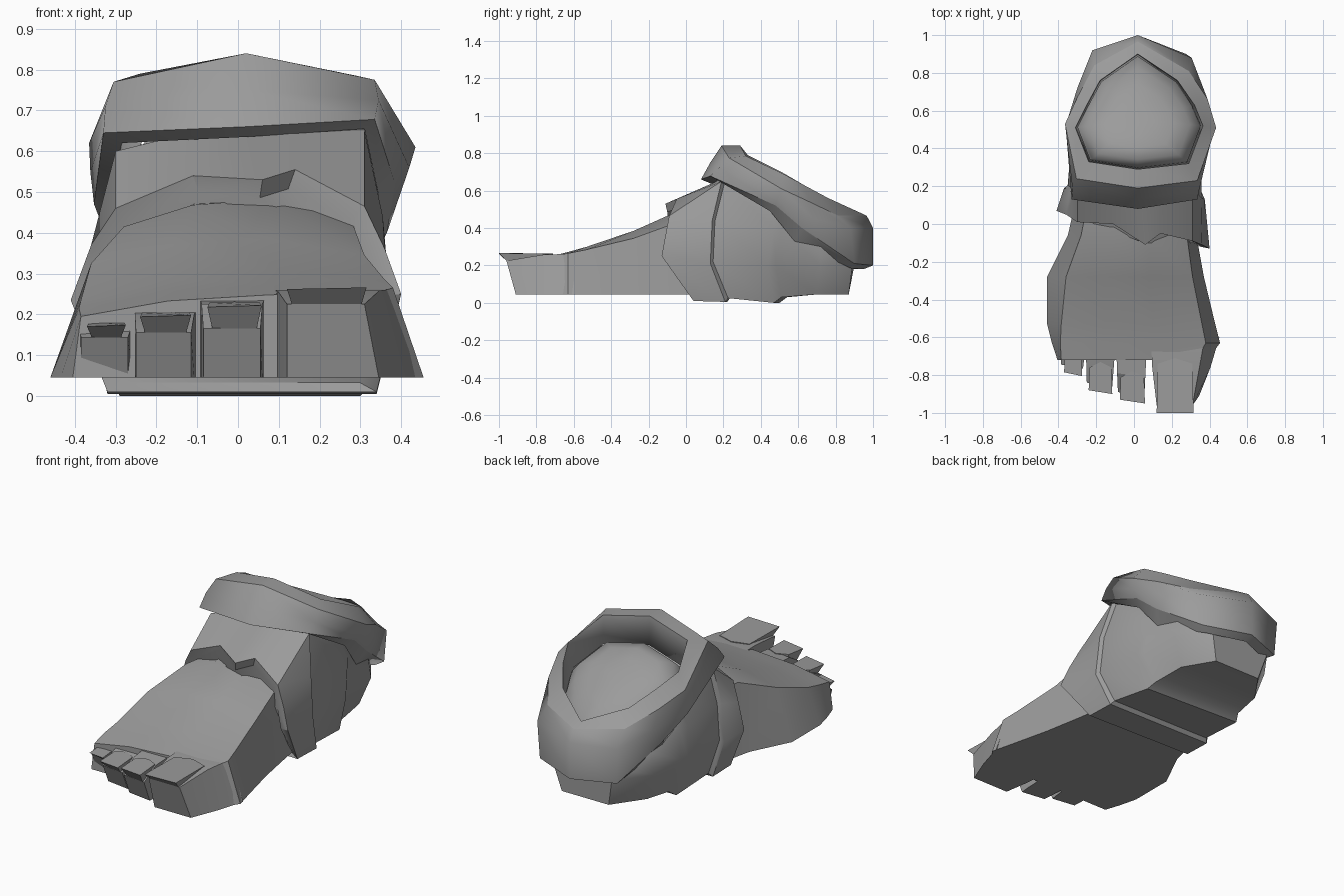
import bpy, bmesh, math

grey = bpy.data.materials.new("stone_grey")
grey.diffuse_color = (0.33, 0.33, 0.33, 1)


def finish(name, bm, angle=30):
    """Turn a bmesh into a named, shaded object."""
    bmesh.ops.recalc_face_normals(bm, faces=bm.faces)
    me = bpy.data.meshes.new(name)
    bm.to_mesh(me)
    bm.free()
    me.materials.append(grey)
    ob = bpy.data.objects.new(name, me)
    bpy.context.collection.objects.link(ob)
    bpy.ops.object.select_all(action='DESELECT')
    ob.select_set(True)
    bpy.context.view_layer.objects.active = ob
    bpy.ops.object.shade_smooth_by_angle(angle=math.radians(angle))
    return ob


def loft(name, rings, wrap=False, angle=30):
    """Skin closed rings that share one point count; cap or wrap the ends."""
    bm = bmesh.new()
    vs = [[bm.verts.new(p) for p in r] for r in rings]
    n = len(rings[0])
    pairs = list(zip(vs, vs[1:])) + ([(vs[-1], vs[0])] if wrap else [])
    for a, b in pairs:
        for i in range(n):
            j = (i + 1) % n
            bm.faces.new((a[i], a[j], b[j], b[i]))
    if not wrap:
        bm.faces.new(vs[0])
        bm.faces.new(vs[-1])
    return finish(name, bm, angle)


def shrink(ring, s, dy=0.0, dz=0.0):
    """Scale a ring in x and z about its middle, and shift it."""
    cx = sum(p[0] for p in ring) / len(ring)
    cz = sum(p[2] for p in ring) / len(ring)
    return [(cx + (x - cx) * s, y + dy, cz + (z - cz) * s + dz) for x, y, z in ring]


SOLE = .045
# forefoot: y, sole left/right x, left edge x/z, right edge x/z, middle z
sections = [
    (0.25, -.28, .28, -.22, .42, .22, .42, .50),
    (-.06, -.35, .33, -.28, .415, .28, .425, .483),
    (-.28, -.46, .37, -.36, .325, .31, .345, .385),
    (-.53, -.46, .43, -.385, .235, .36, .285, .30),
    (-.63, -.435, .455, -.39, .215, .38, .265, .272),
    (-.72, -.405, .39, -.385, .195, .33, .25, .248),
]
rings = []
for y, sl, sr, lx, lz, rx, rz, mz in sections:
    w = rx - lx
    rings.append([(sl, y, SOLE), (lx, y, lz), (lx + w * .3, y, mz - .015),
                  (lx + w * .65, y, mz), (rx, y, rz), (sr, y, SOLE)])
loft("forefoot", rings, angle=25)

# toes: front x range, front y, front z, base x range, ridge z, base z,
# then nail: x range, tip z
toes = [
    ("little_toe", -.385, -.27, -.765, .143, -.39, -.25, .178, .198, -.37, -.275, .174),
    ("fourth_toe", -.25, -.115, -.86, .155, -.255, -.095, .200, .22, -.24, -.115, .198),
    ("middle_toe", -.085, .055, -.91, .165, -.095, .07, .225, .245, -.075, .058, .222),
    ("big_toe", .12, .31, -.96, .225, .09, .375, .258, .262, .12, .315, .266),
]
for name, x0, x1, yf, zf, b0, b1, zr, bz, n0, n1, nz in toes:
    big = name == "big_toe"
    yb, yr = -.60, yf + (.2 if big else .1)
    out, skew = (.035, 0) if big else (.0, .02)
    # the front leans out over the sole, and the toe widens into the foot
    front = [(x0, yf + .05 + skew, SOLE), (x0, yf + skew, zf),
             (x1, yf, zf), (x1 + out, yf + .05, SOLE)]
    t = (yr - yf) / (yb - yf)
    m0, m1 = x0 + (b0 - x0) * min(1, t * 1.4), x1 + (b1 - x1) * t
    mid = [(m0, yr + skew, SOLE), (m0, yr + skew, zr), (m1, yr, zr),
           (m1 + out * (1 + t * 1.2), yr, SOLE)]
    back = [(b0, yb, SOLE), (b0, yb, bz), (b1, yb, bz), (b1 + out * 2.2, yb, SOLE)]
    loft(name, [front, mid, back], angle=20)
    # nail: a thin wedge with an overhanging tip and a rounded root
    yn, ym = yf - .04, (-.74 if big else yf + .10)
    c = (n0 + n1) / 2
    outline = [(n0, yn + skew, nz - .004), (n1, yn, nz), (n1 - .005, ym, zr + .004),
               (c, ym + .03, zr + .006), (n0 + .005, ym, zr + .004)]
    under = [(n0 + .012, yf + skew, zf), (n1 - .012, yf, zf), (n1 - .015, ym, zf),
             (c, ym + .02, zf), (n0 + .015, ym, zf)]
    loft(name + "_nail", [outline, under], angle=20)

# ankle wraps: two bands stepping inwards, then the heel
front = [(-.32, .06, .01), (-.41, .07, .235), (-.36, .05, .37), (-.30, .01, .46),
         (-.11, 0, .54), (.06, -.11, .53), (.14, -.05, .555), (.31, -.09, .465),
         (.36, -.11, .36), (.40, -.13, .25), (.34, .04, .01)]
band1 = [(-.32, .22, .005), (-.37, .19, .2), (-.34, .17, .4), (-.30, .19, .60),
         (-.12, .2, .645), (.03, .2, .655), (.14, .2, .665), (.31, .19, .65),
         (.355, .14, .44), (.375, .13, .21), (.34, .21, .005)]
band2 = [(-.29, .50, 0), (-.33, .45, .2), (-.33, .46, .38), (-.29, .47, .50),
         (-.12, .47, .53), (.03, .47, .54), (.14, .47, .53), (.30, .47, .50),
         (.35, .47, .40), (.36, .44, .2), (.30, .47, 0)]
heel1 = [(x * .93, y + .04, max(z, .03)) for x, y, z in band2]
heel2 = [(-.25, .70, SOLE), (-.30, .72, .2), (-.29, .72, .32), (-.22, .72, .37),
         (-.1, .72, .4), (.03, .72, .4), (.14, .72, .4), (.24, .72, .37),
         (.30, .72, .32), (.32, .72, .2), (.26, .70, SOLE)]
heel3 = [(-.13, .87, SOLE), (-.17, .90, .2), (-.16, .88, .26), (-.14, .87, .28),
         (-.06, .88, .29), (.02, .88, .29), (.1, .88, .29), (.15, .87, .28),
         (.19, .87, .26), (.20, .89, .2), (.16, .87, SOLE)]
loft("ankle_wraps", [shrink(front, .87, .01, -.02), front, band1,
                     shrink(band1, .95, .015), band2, heel1, heel2, heel3], angle=35)

# cuff: tilted ring, columns run front, right, back, left
rim = [(.02, .19, .84), (.335, .23, .775), (.435, .51, .61), (.39, .66, .54),
       (.29, .81, .468), (.02, .966, .466), (-.21, .84, .48), (-.30, .67, .55),
       (-.365, .53, .62), (-.305, .24, .77)]
lip = [(.02, .29, .84), (.29, .32, .785), (.365, .52, .69), (.32, .63, .63),
       (.23, .76, .56), (.02, .90, .485), (-.18, .76, .56), (-.25, .63, .63),
       (-.31, .51, .70), (-.24, .33, .79)]
belly = [(.02, .13, .75), (.345, .18, .725), (.42, .49, .56), (.37, .68, .45),
         (.305, .88, .40), (.02, 1.0, .40), (-.22, .92, .40), (-.30, .72, .45),
         (-.362, .52, .55), (-.325, .18, .71)]
hem = [(.02, .08, .66), (.335, .13, .678), (.385, .48, .52), (.365, .62, .40),
       (.275, .90, .21), (.02, 1.0, .20), (-.21, .91, .20), (-.31, .66, .36),
       (-.353, .49, .47), (-.33, .13, .645)]
hem_inner = [(.02, .14, .635), (.31, .17, .655), (.345, .45, .49), (.325, .58, .33),
             (.23, .88, .185), (.02, .95, .18), (-.17, .87, .18), (-.28, .60, .31),
             (-.315, .46, .46), (-.285, .17, .62)]


def sink(ring, s, dz):
    """Scale a ring about the middle of the cuff opening, then lower it."""
    return [(.02 + (x - .02) * s, .55 + (y - .55) * s, .66 + (z - .66) * s + dz)
            for x, y, z in ring]


well = sink(lip, .96, -.15)
cuff = loft("ankle_cuff", [lip, rim, belly, hem, hem_inner, well], wrap=True, angle=180)
# crisp edges along the lip, rim and hem; soft everywhere else
sharp = cuff.data.attributes.get("sharp_edge") or \
    cuff.data.attributes.new("sharp_edge", 'BOOLEAN', 'EDGE')
for e in cuff.data.edges:
    a, b = (v // len(rim) for v in e.vertices)
    sharp.data[e.index].value = a == b and a in (0, 1, 3, 4)

# ankle stump: a rounded dome inside the cuff
dome = [sink(lip, s, h) for s, h in
        ((.97, -.19), (.93, -.15), (.80, -.095), (.55, -.055), (.25, -.035))]
loft("ankle_stump", dome, angle=60)
